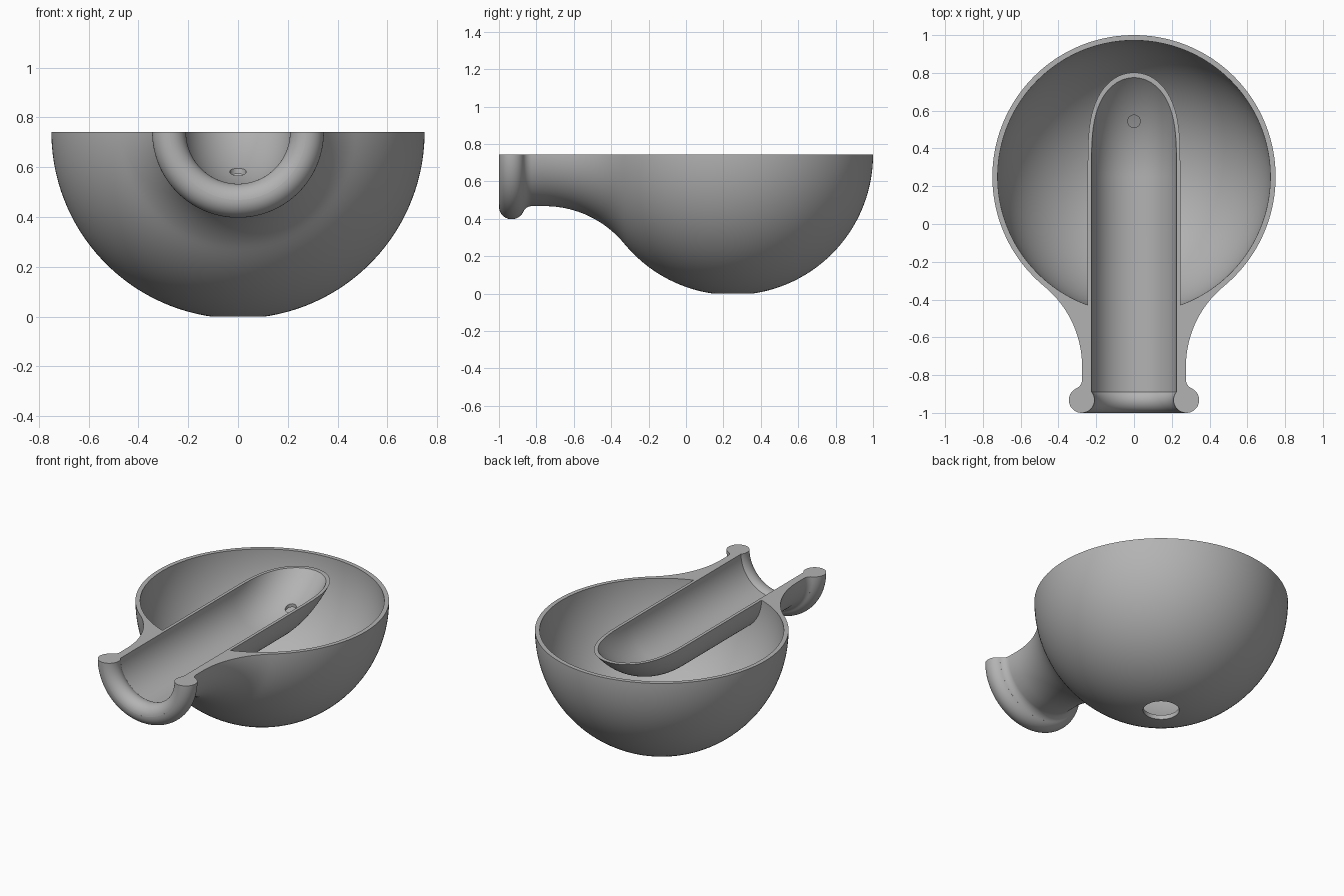
import bpy, bmesh
from math import sin, cos, pi, radians, sqrt

cube = bpy.data.objects.get("Cube")
if cube:
    bpy.data.objects.remove(cube, do_unlink=True)

BOWL_Y, BOWL_R, DRAIN_R = 0.25, 0.75, 0.107
AXIS_Z = sqrt(BOWL_R ** 2 - DRAIN_R ** 2)   # height of the flask axis and cut plane
BEND_R = 0.5
LIP = (-0.932, 0.277, 0.068)
SIDES = 128

grey = bpy.data.materials.new("plain grey")
grey.use_nodes = True
colour = (0.45, 0.45, 0.45, 1)
grey.diffuse_color = colour
grey.node_tree.nodes["Principled BSDF"].inputs["Base Color"].default_value = colour


def arc(cy, cr, radius, start, end, steps):
    """Profile points (distance along y, radius) on a circular arc."""
    angles = [radians(start + (end - start) * i / steps) for i in range(steps + 1)]
    return [(cy + radius * cos(a), cr + radius * sin(a)) for a in angles]


def straight(profile):
    """Rings standing upright on the flask axis."""
    return [(y, AXIS_Z, 0, r) for y, r in profile]


def bend(radius, steps=40):
    """Rings of a tube curving up out of the cut plane."""
    angles = [radians(72) * i / steps for i in range(steps + 1)]
    return [(BOWL_Y + BEND_R * sin(a), AXIS_Z + BEND_R * (1 - cos(a)), a, radius)
            for a in angles]


def finish(name, bm):
    bmesh.ops.recalc_face_normals(bm, faces=bm.faces)
    mesh = bpy.data.meshes.new(name)
    bm.to_mesh(mesh)
    bm.free()
    mesh.materials.append(grey)
    obj = bpy.data.objects.new(name, mesh)
    bpy.context.collection.objects.link(obj)
    return obj


def sweep(name, rings):
    """Closed solid through a list of (y, z, tilt, radius) rings."""
    bm = bmesh.new()
    loops = []
    for y, z, tilt, r in rings:
        loop = []
        for i in range(SIDES):
            a = 2 * pi * (i + 0.5) / SIDES
            up = r * sin(a)
            loop.append(bm.verts.new((r * cos(a), y - up * sin(tilt), z + up * cos(tilt))))
        loops.append(loop)
    for low, high in zip(loops, loops[1:]):
        for i in range(SIDES):
            j = (i + 1) % SIDES
            bm.faces.new((low[i], low[j], high[j], high[i]))
    bm.faces.new(loops[0])
    bm.faces.new(loops[-1])
    return finish(name, bm)


def drill(name, y, low, high, radius):
    bm = bmesh.new()
    bmesh.ops.create_cone(bm, cap_ends=True, segments=48, radius1=radius,
                          radius2=radius, depth=high - low)
    bmesh.ops.translate(bm, verts=bm.verts, vec=(0, y, (low + high) / 2))
    return finish(name, bm)


# Outer flask: rolled lip, neck, shoulder and round bowl
profile = arc(*LIP, 180, 24, 24)
profile += arc(-0.824, 0.325, 0.05, 204, 270, 10)
profile += arc(-0.755, 0.825, 0.55, 270, 320.6, 24)
profile += arc(BOWL_Y, 0, BOWL_R, 140.6, 0.5, 72)[1:]
flask = sweep("halved_flask", straight(profile))

# Hollow of the bowl
hollow = sweep("bowl_hollow", straight(arc(BOWL_Y, 0, 0.722, 179.5, 0.5, 80)))

# Inner tube wall and its bore, which opens over the lip
tube = sweep("inner_tube", straight([(-0.6, 0.245)]) + bend(0.245))
mouth = [(-1.1, LIP[1] + LIP[2] * sin(radians(183)))] + arc(*LIP, 183, 310, 20)
bore = sweep("tube_bore", straight(mouth) + bend(0.225))

# Drain holes and the block that halves the flask
drain = drill("bowl_drain", BOWL_Y, -0.1, 0.2, DRAIN_R)
vent = drill("tube_vent", 0.544, 0.45, 0.68, 0.033)
bm = bmesh.new()
bmesh.ops.create_cube(bm, size=4)
bmesh.ops.translate(bm, verts=bm.verts, vec=(0, 0, AXIS_Z + 2))
upper = finish("upper_half", bm)

# Combine the parts in order
for part, mode in ((hollow, "DIFFERENCE"), (tube, "UNION"), (bore, "DIFFERENCE"),
                   (drain, "DIFFERENCE"), (vent, "DIFFERENCE"), (upper, "DIFFERENCE")):
    mod = flask.modifiers.new(part.name, "BOOLEAN")
    mod.operation = mode
    mod.solver = "EXACT"
    mod.object = part
    part.hide_render = True

bpy.ops.object.select_all(action="DESELECT")
flask.select_set(True)
bpy.context.view_layer.objects.active = flask
for mod in list(flask.modifiers):
    bpy.ops.object.modifier_apply(modifier=mod.name)
for part in (hollow, tube, bore, drain, vent, upper):
    bpy.data.objects.remove(part, do_unlink=True)
bpy.ops.object.shade_smooth_by_angle(angle=radians(30))
